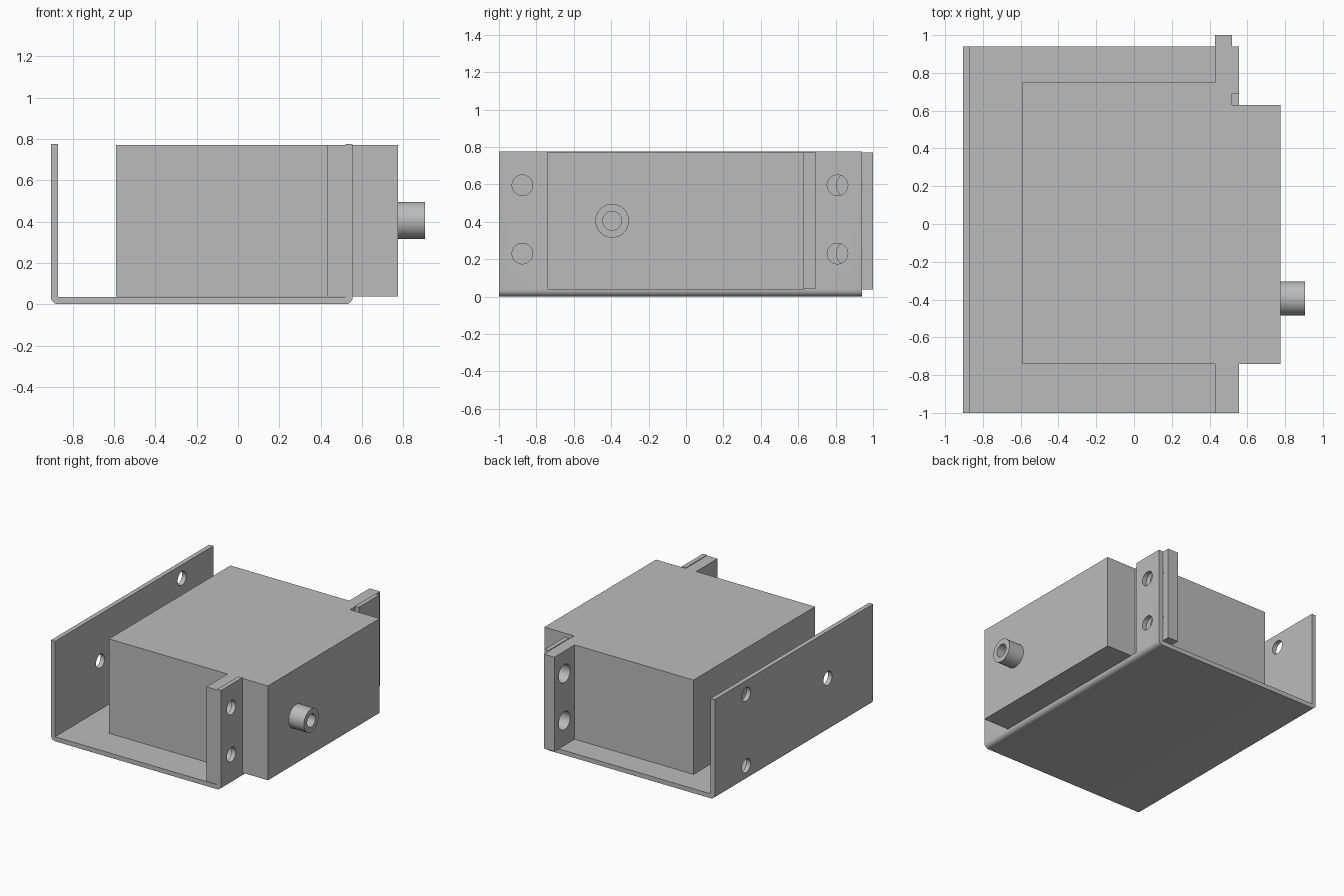
import bpy, bmesh, math
from mathutils import Matrix, Vector

old = bpy.data.objects.get("Cube")
if old:
    bpy.data.objects.remove(old, do_unlink=True)

grey = bpy.data.materials.new("plain grey")
grey.use_nodes = True
GREY = (0.5, 0.5, 0.5, 1)
grey.diffuse_color = GREY
grey.node_tree.nodes["Principled BSDF"].inputs["Base Color"].default_value = GREY


def finish(name, bm):
    bmesh.ops.recalc_face_normals(bm, faces=bm.faces)
    mesh = bpy.data.meshes.new(name)
    bm.to_mesh(mesh)
    bm.free()
    mesh.materials.append(grey)
    obj = bpy.data.objects.new(name, mesh)
    bpy.context.collection.objects.link(obj)
    return obj


def prism(name, points, direction):
    """Extrude a closed outline of 3D points along a direction."""
    bm = bmesh.new()
    face = bm.faces.new([bm.verts.new(p) for p in points])
    out = bmesh.ops.extrude_face_region(bm, geom=[face])
    moved = [v for v in out["geom"] if isinstance(v, bmesh.types.BMVert)]
    bmesh.ops.translate(bm, verts=moved, vec=direction)
    return finish(name, bm)


def box(name, low, high):
    x0, y0, z0 = low
    x1, y1, z1 = high
    base = [(x0, y0, z0), (x1, y0, z0), (x1, y1, z0), (x0, y1, z0)]
    return prism(name, base, (0, 0, z1 - z0))


def rod(name, x0, x1, y, z, radius):
    """Cylinder lying along x."""
    bm = bmesh.new()
    place = Matrix.Translation(((x0 + x1) / 2, y, z)) @ Matrix.Rotation(math.pi / 2, 4, "Y")
    bmesh.ops.create_cone(bm, cap_ends=True, segments=48, radius1=radius,
                          radius2=radius, depth=x1 - x0, matrix=place)
    return finish(name, bm)


def cut(obj, cutters):
    bpy.context.view_layer.objects.active = obj
    for cutter in cutters:
        mod = obj.modifiers.new("cut", "BOOLEAN")
        mod.operation = "DIFFERENCE"
        mod.solver = "EXACT"
        mod.object = cutter
        bpy.ops.object.modifier_apply(modifier=mod.name)
        bpy.data.objects.remove(cutter, do_unlink=True)


def smooth(obj):
    bpy.ops.object.select_all(action="DESELECT")
    obj.select_set(True)
    bpy.context.view_layer.objects.active = obj
    bpy.ops.object.shade_smooth_by_angle(angle=math.radians(30))


# Main sizes
LEFT, RIGHT = -0.905, 0.555
FRONT, BACK = -1.0, 0.94
SHEET, TOP, BEND = 0.035, 0.775, 0.035
HOLE_ROWS = (0.23, 0.595)


def bend(cx, start):
    return [(cx + BEND * math.cos(math.radians(start + a)), FRONT,
             BEND + BEND * math.sin(math.radians(start + a))) for a in range(0, 91, 15)]


# Bent sheet bracket with rounded outer bends
outline = [(LEFT, FRONT, TOP)] + bend(LEFT + BEND, 180) + bend(RIGHT - BEND, 270)
outline += [(RIGHT, FRONT, TOP), (RIGHT - SHEET, FRONT, TOP), (RIGHT - SHEET, FRONT, SHEET),
            (LEFT + SHEET, FRONT, SHEET), (LEFT + SHEET, FRONT, TOP)]
bracket = prism("bracket", outline, (0, BACK - FRONT, 0))

# Window for the body, tab holes and wall mounting holes
cutters = [box("window_cutter", (0.5, -0.74, 0.042), (0.7, 0.69, 1))]
cutters += [rod("tab_cutter", 0.5, 0.6, y, z, 0.055) for y in (-0.875, 0.81) for z in HOLE_ROWS]
cutters += [rod("wall_cutter", -1, -0.8, y, z, 0.053)
            for y, z in ((0.555, 0.67), (0.555, 0.115), (-0.445, 0.41))]
cut(bracket, cutters)
smooth(bracket)

# Motor body with two mounting ears, as one top outline
plan = [(-0.59, -0.74), (0.43, -0.74), (0.43, -1), (0.52, -1), (0.52, -0.74), (0.775, -0.74),
        (0.775, 0.63), (0.52, 0.63), (0.52, 1), (0.43, 1), (0.43, 0.75), (-0.59, 0.75)]
body = prism("motor_body", [(x, y, 0.038) for x, y in plan], (0, 0, 0.732))
cut(body, [rod("ear_cutter", 0.4, 0.6, y, z, 0.07) for y in (-0.875, 0.875) for z in HOLE_ROWS])
smooth(body)

# Output shaft with a blind bore
shaft = rod("output_shaft", 0.77, 0.905, -0.395, 0.405, 0.09)
cut(shaft, [rod("bore_cutter", 0.78, 1, -0.395, 0.405, 0.05)])
smooth(shaft)
